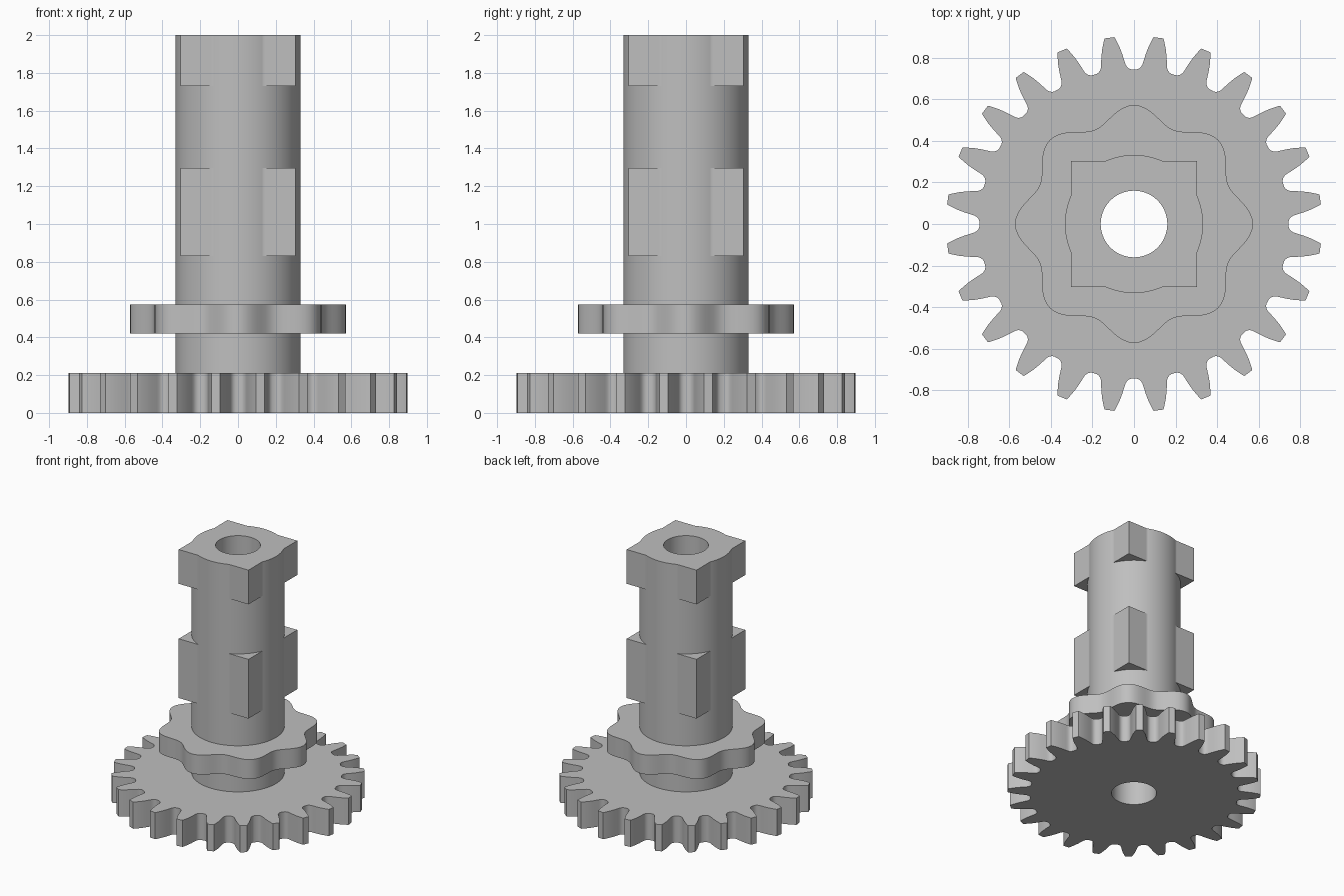
import bpy, bmesh
from math import sin, cos, acos, radians, degrees

cube = bpy.data.objects.get("Cube")
if cube:
    bpy.data.objects.remove(cube, do_unlink=True)

BORE, SHAFT, SQUARE = 0.16, 0.332, 0.304
TEETH = 24

steel = bpy.data.materials.new("plain grey")
steel.use_nodes = True
steel.diffuse_color = (0.52, 0.52, 0.52, 1)
steel.node_tree.nodes["Principled BSDF"].inputs["Base Color"].default_value = (0.52, 0.52, 0.52, 1)


def bored_slab(name, outline, z0, z1):
    """Extrude a polar outline of (degrees, radius) pairs, with the bore through it."""
    bm = bmesh.new()
    columns = []
    for a, r in outline:
        c, s = cos(radians(a)), sin(radians(a))
        corners = ((BORE, z0), (r, z0), (r, z1), (BORE, z1))
        columns.append([bm.verts.new((q * c, q * s, z)) for q, z in corners])
    for i, here in enumerate(columns):
        after = columns[(i + 1) % len(columns)]
        for k in range(4):
            n = (k + 1) % 4
            bm.faces.new((here[k], after[k], after[n], here[n]))
    bmesh.ops.recalc_face_normals(bm, faces=bm.faces)
    mesh = bpy.data.meshes.new(name)
    bm.to_mesh(mesh)
    bm.free()
    mesh.materials.append(steel)
    ob = bpy.data.objects.new(name, mesh)
    bpy.context.collection.objects.link(ob)
    bpy.ops.object.select_all(action='DESELECT')
    ob.select_set(True)
    bpy.context.view_layer.objects.active = ob
    bpy.ops.object.shade_smooth_by_angle(angle=radians(25))
    return ob


# Gear outline: half a tooth as (degrees from tooth centre, radius), mirrored and repeated
half_tooth = [(1.5, 0.903), (1.95, 0.888), (2.9, 0.85), (3.6, 0.815), (4.2, 0.782),
              (4.5, 0.766), (5.0, 0.755), (5.7, 0.747), (6.6, 0.743)]
tooth = [(-a, r) for a, r in reversed(half_tooth)] + half_tooth
pitch = 360 / TEETH
gear = [((i + 0.5) * pitch + a, r) for i in range(TEETH) for a, r in tooth]

# Eight-lobed cam, round shaft, and shaft widened to square corners
steps = [i * 360 / 128 for i in range(128)]
cam = [(a, 0.531 + 0.041 * cos(radians(8 * a))) for a in steps]
shaft = [(a, SHAFT) for a in steps]
meet = degrees(acos(SQUARE / SHAFT))
joins = [(q * 90 + s * meet) % 360 for q in range(4) for s in (-1, 1)]
square = [(a, max(SHAFT, SQUARE / max(abs(cos(radians(a))), abs(sin(radians(a))))))
          for a in sorted(steps + joins)]

# Stack the parts from bottom to top
for name, outline, z0, z1 in (
        ("gear_wheel", gear, 0, 0.21),
        ("shaft_neck", shaft, 0.21, 0.42),
        ("lobed_cam", cam, 0.42, 0.573),
        ("shaft_lower", shaft, 0.573, 0.83),
        ("square_collar_middle", square, 0.83, 1.297),
        ("shaft_upper", shaft, 1.297, 1.73),
        ("square_collar_top", square, 1.73, 2.0)):
    bored_slab(name, outline, z0, z1)
